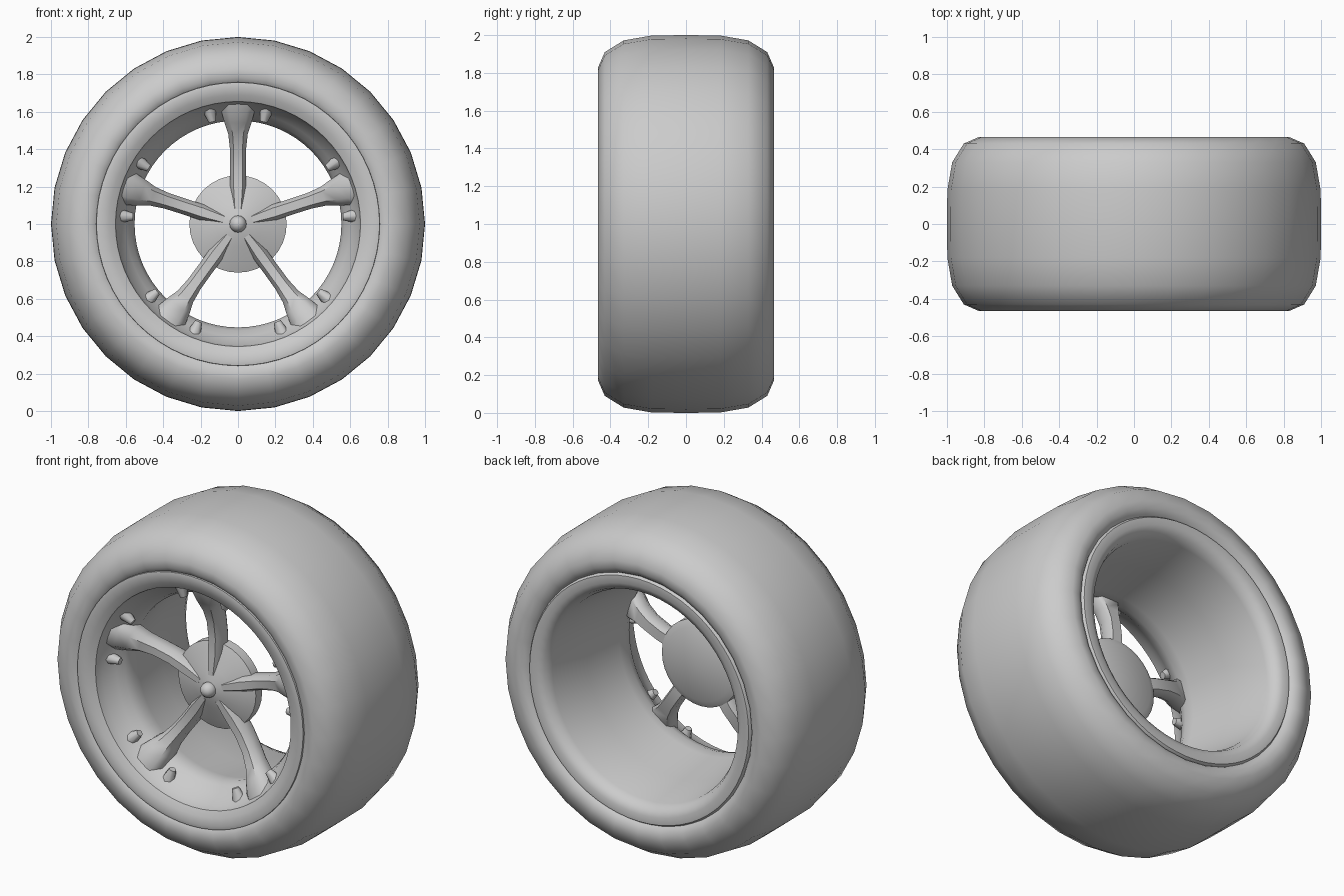
import bpy, bmesh, math
from mathutils import Matrix, Vector

if "Cube" in bpy.data.objects:
    bpy.data.objects.remove(bpy.data.objects["Cube"])

CENTRE = Vector((0, 0, 1))


def finish(bm, name, angle=40):
    bmesh.ops.remove_doubles(bm, verts=bm.verts, dist=1e-5)
    bmesh.ops.recalc_face_normals(bm, faces=bm.faces)
    mesh = bpy.data.meshes.new(name)
    bm.to_mesh(mesh)
    bm.free()
    obj = bpy.data.objects.new(name, mesh)
    bpy.context.collection.objects.link(obj)
    obj.location = CENTRE
    bpy.ops.object.select_all(action='DESELECT')
    obj.select_set(True)
    bpy.context.view_layer.objects.active = obj
    bpy.ops.object.shade_smooth_by_angle(angle=math.radians(angle))
    return obj


def lathe(name, profile, segments, closed=True, angle=40):
    """Turn (radius, y) points about the wheel axle."""
    bm = bmesh.new()
    rings = []
    for i in range(segments):
        a = 2 * math.pi * i / segments
        rings.append([bm.verts.new((r * math.cos(a), y, r * math.sin(a))) for r, y in profile])
    n = len(profile)
    for i in range(segments):
        p, q = rings[i], rings[(i + 1) % segments]
        for j in range(n if closed else n - 1):
            k = (j + 1) % n
            bm.faces.new((p[j], p[k], q[k], q[j]))
    bmesh.ops.dissolve_degenerate(bm, dist=1e-6, edges=bm.edges)
    return finish(bm, name, angle)


def loft(name, sections, turn):
    """Bridge octagonal sections (radius, half width, front y, back y) along a spoke."""
    bm = bmesh.new()
    loops = []
    for r, w, f, b in sections:
        c = (b - f) * 0.3
        pts = [(-w, f + c), (-w * .55, f), (w * .55, f), (w, f + c),
               (w, b - c * .5), (w * .75, b), (-w * .75, b), (-w, b - c * .5)]
        loops.append([bm.verts.new((x, y, r)) for x, y in pts])
    for p, q in zip(loops, loops[1:]):
        for j in range(8):
            k = (j + 1) % 8
            bm.faces.new((p[j], p[k], q[k], q[j]))
    bm.faces.new(loops[0])
    bm.faces.new(loops[-1])
    bm.transform(Matrix.Rotation(turn, 4, 'Y'))
    return finish(bm, name, 45)


# Tyre with rounded shoulders
half = [(0.72, 0.40), (0.755, 0.445), (0.785, 0.462), (0.83, 0.465),
        (0.91, 0.43), (0.972, 0.33), (0.998, 0.18)]
tyre = half + [(1.0, 0.0)] + [(r, -y) for r, y in reversed(half)]
lathe("tyre", tyre, 32, angle=60)

# Rim: front lip, narrow throat behind the spokes, open barrel at the back
rim = [(0.76, -0.43), (0.757, -0.458), (0.735, -0.462), (0.69, -0.45), (0.655, -0.43),
       (0.645, -0.38), (0.60, -0.31), (0.57, -0.27), (0.553, -0.22), (0.56, -0.16),
       (0.60, 0.10), (0.63, 0.38), (0.65, 0.43), (0.69, 0.452), (0.735, 0.45), (0.755, 0.42)]
lathe("rim", rim, 64, angle=40)

# Hub disc with a raised front cone and shallow domed back
hub = [(0.0, -0.28), (0.05, -0.275), (0.12, -0.25), (0.20, -0.225), (0.26, -0.20),
       (0.26, -0.14), (0.22, -0.12), (0.0, -0.10)]
lathe("hub", hub, 32, closed=False, angle=45)

# Centre cap nub
nub = [(0.0, -0.33), (0.024, -0.323), (0.04, -0.305), (0.045, -0.285), (0.04, -0.25), (0.0, -0.25)]
lathe("hub_nub", nub, 16, closed=False)

# Five flared spokes, each with a pair of mounting feet
spoke = [(0.08, 0.03, -0.265, -0.16), (0.20, 0.043, -0.255, -0.14), (0.30, 0.042, -0.25, -0.14),
         (0.40, 0.043, -0.265, -0.155), (0.48, 0.052, -0.295, -0.18), (0.54, 0.072, -0.33, -0.20),
         (0.60, 0.088, -0.36, -0.23), (0.645, 0.09, -0.375, -0.25)]
for i in range(5):
    turn = 2 * math.pi * i / 5
    loft("spoke", spoke, turn)
    for side in (-1, 1):
        bm = bmesh.new()
        bmesh.ops.create_cone(bm, cap_ends=True, segments=8, radius1=0.02, radius2=0.042, depth=0.085)
        bm.transform(Matrix.Rotation(turn + side * 0.245, 4, 'Y')
                     @ Matrix.Translation((0, -0.325, 0.605)))
        finish(bm, "spoke_foot", 50)
